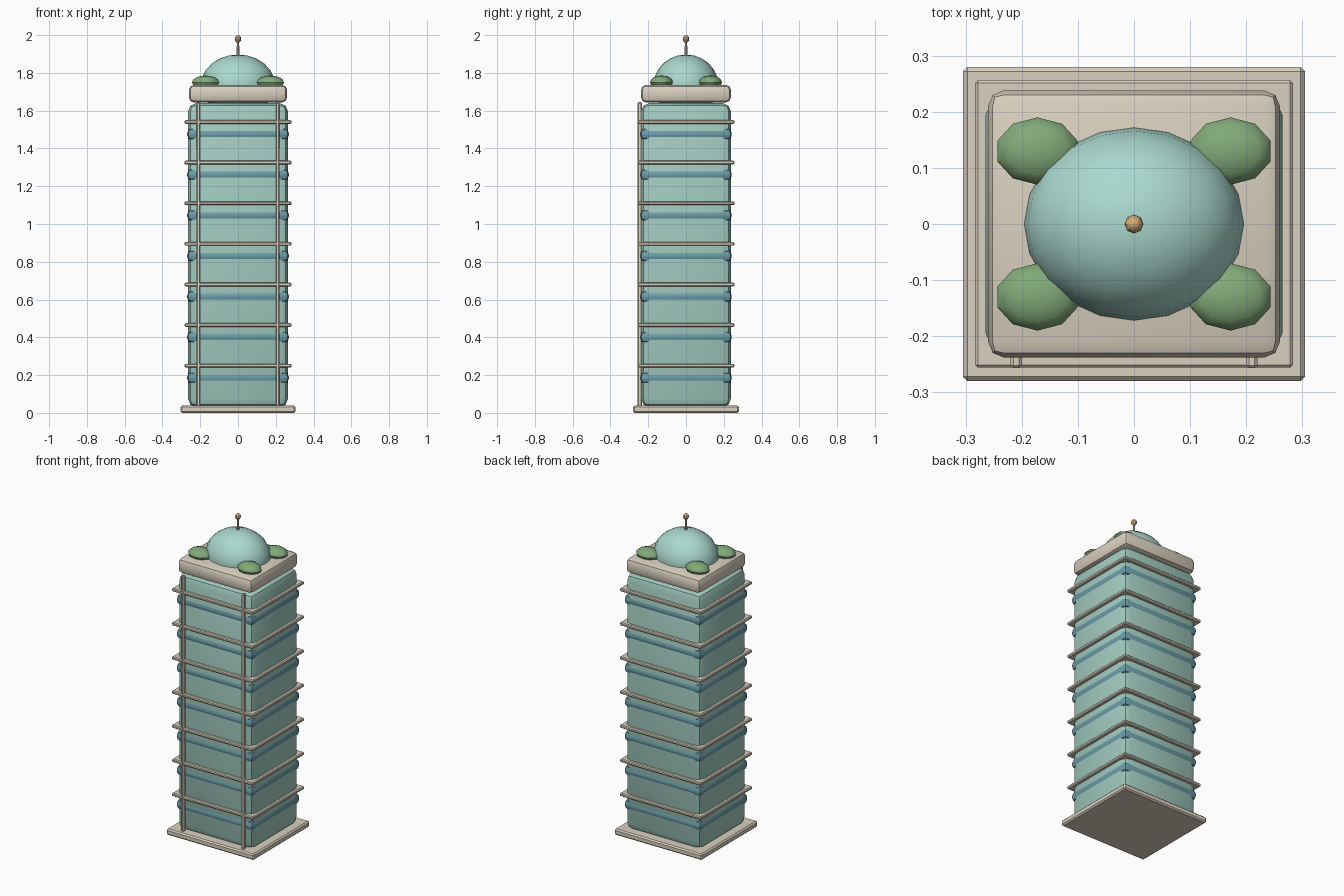
import bpy, bmesh, math
from mathutils import Matrix

if "Cube" in bpy.data.objects:
    bpy.data.objects.remove(bpy.data.objects["Cube"])


def material(name, rgb):
    m = bpy.data.materials.new(name)
    m.diffuse_color = (*rgb, 1)
    m.use_nodes = True
    m.node_tree.nodes["Principled BSDF"].inputs["Base Color"].default_value = m.diffuse_color
    return m


GLASS = material("pale_teal_glass", (0.36, 0.60, 0.53))
DOME = material("dome_teal", (0.40, 0.69, 0.62))
BLUE = material("blue_band", (0.15, 0.34, 0.40))
STONE = material("cream_stone", (0.70, 0.63, 0.52))
LEAF = material("leaf_green", (0.22, 0.40, 0.19))
GOLD = material("warm_gold", (0.68, 0.42, 0.18))


def finish(bm, name, mat):
    me = bpy.data.meshes.new(name)
    bm.to_mesh(me)
    bm.free()
    ob = bpy.data.objects.new(name, me)
    bpy.context.collection.objects.link(ob)
    me.materials.append(mat)
    bpy.ops.object.select_all(action='DESELECT')
    ob.select_set(True)
    bpy.context.view_layer.objects.active = ob
    bpy.ops.object.shade_smooth_by_angle(angle=math.radians(35))
    return ob


def box(name, mat, centre, size, bevel, segments=2):
    bm = bmesh.new()
    bmesh.ops.create_cube(bm, size=1)
    bmesh.ops.scale(bm, vec=size, verts=bm.verts)
    bmesh.ops.bevel(bm, geom=bm.edges[:], offset=bevel, segments=segments,
                    profile=0.5, affect='EDGES')
    bmesh.ops.translate(bm, vec=centre, verts=bm.verts)
    return finish(bm, name, mat)


def ellipsoid(name, mat, centre, radii, u, v):
    bm = bmesh.new()
    bmesh.ops.create_uvsphere(bm, u_segments=u, v_segments=v, radius=1)
    bmesh.ops.scale(bm, vec=radii, verts=bm.verts)
    bmesh.ops.translate(bm, vec=centre, verts=bm.verts)
    return finish(bm, name, mat)


# Base plate and tower body
box("base_plate", STONE, (0, 0, 0.019), (0.61, 0.56, 0.038), 0.008, 1)
box("tower_body", GLASS, (0, 0, 0.835), (0.53, 0.476, 1.61), 0.045, 2)

# Seven floors: projecting ledge with a blue band beneath
for i in range(7):
    z = 0.25 + i * 0.215
    box(f"floor_ledge_{i + 1}", STONE, (0, 0, z), (0.566, 0.512, 0.02), 0.005, 1)
    box(f"blue_band_{i + 1}", BLUE, (0, 0, z - 0.064), (0.538, 0.484, 0.062), 0.025, 2)

# Front vertical mullions
for side, x in (("left", -0.21), ("right", 0.21)):
    box(f"front_mullion_{side}", STONE, (x, -0.245, 0.84), (0.02, 0.024, 1.61), 0.005, 1)

# Roof slab, dome and corner shrubs
box("roof_slab", STONE, (0, 0, 1.69), (0.52, 0.476, 0.094), 0.028, 2)
ellipsoid("roof_dome", DOME, (0, 0, 1.735), (0.196, 0.172, 0.162), 20, 12)
for sx in (-1, 1):
    for sy in (-1, 1):
        ellipsoid("roof_shrub", LEAF, (sx * 0.172, sy * 0.13, 1.75),
                  (0.075, 0.06, 0.036), 10, 8)

# Spire with finial
bm = bmesh.new()
bmesh.ops.create_cone(bm, cap_ends=True, segments=8, radius1=0.008, radius2=0.006,
                      depth=0.09, matrix=Matrix.Translation((0, 0, 1.925)))
finish(bm, "spire", STONE)
ellipsoid("spire_finial", GOLD, (0, 0, 1.98), (0.017, 0.017, 0.02), 8, 6)
